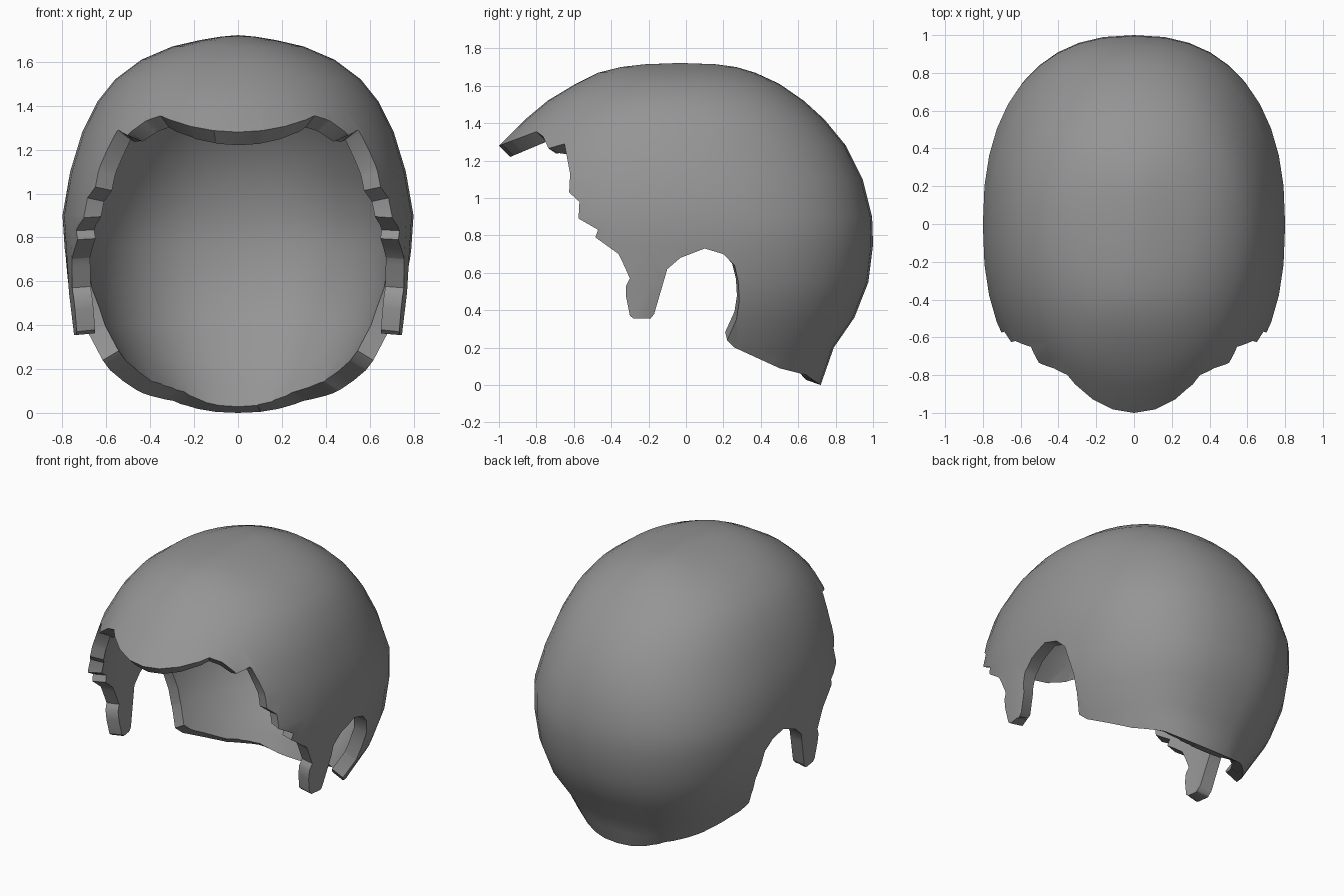
import bpy, bmesh, math

if "Cube" in bpy.data.objects:
    bpy.data.objects.remove(bpy.data.objects["Cube"])

grey = bpy.data.materials.new("hair grey")
grey.diffuse_color = (0.3, 0.3, 0.3, 1)
grey.use_nodes = True
grey.node_tree.nodes["Principled BSDF"].inputs["Base Color"].default_value = grey.diffuse_color
THICK = .085

# horizontal slices: z, half width front, half width back, y front, y back, roundness front, back
SLICES = [
    (1.715, .08, .08, -.22, .16, 2.0, 2.0),
    (1.70, .17, .17, -.35, .27, 2.1, 2.1),
    (1.67, .30, .30, -.47, .37, 2.15, 2.15),
    (1.61, .44, .44, -.59, .50, 2.15, 2.2),
    (1.52, .56, .56, -.74, .63, 2.1, 2.2),
    (1.42, .64, .64, -.86, .74, 2.05, 2.2),
    (1.28, .71, .71, -1.0, .855, 2.0, 2.2),
    (1.10, .765, .765, -1.04, .945, 2.1, 2.25),
    (.90, .80, .80, -1.0, .995, 2.4, 2.35),
    (.75, .79, .79, -.95, 1.0, 2.6, 2.35),
    (.55, .778, .765, -.90, .975, 2.6, 2.3),
    (.36, .755, .70, -.88, .90, 2.6, 2.35),
    (.20, .74, .61, -.85, .79, 2.5, 2.4),
    (.10, .70, .55, -.85, .755, 2.4, 2.4),
    (.00, .70, .47, -.85, .72, 2.4, 2.4),
    (-.12, .70, .40, -.85, .66, 2.4, 2.4),
]
N = 40


def new_object(name, bm):
    mesh = bpy.data.meshes.new(name)
    bm.to_mesh(mesh)
    bm.free()
    ob = bpy.data.objects.new(name, mesh)
    bpy.context.collection.objects.link(ob)
    return ob


# domed cap surface
bm = bmesh.new()
rings = []
for z, wf, wb, yf, yb, pf, pb in SLICES:
    yc, r = (yf + yb) / 2, (yb - yf) / 2
    ring = []
    for i in range(N):
        a = 2 * math.pi * i / N
        c, s = math.cos(a), math.sin(a)
        w, p = (wb, pb) if s > -1e-6 else (wf, pf)
        x = math.copysign(abs(c) ** (2 / p), c) * w
        y = math.copysign(abs(s) ** (2 / p), s) * r + yc
        ring.append(bm.verts.new((x, y, z)))
    rings.append(ring)
crown = bm.verts.new((0, -.03, 1.722))
for i in range(N):
    j = (i + 1) % N
    bm.faces.new((crown, rings[0][i], rings[0][j]))
    for up, low in zip(rings, rings[1:]):
        bm.faces.new((up[i], low[i], low[j], up[j]))
hair = new_object("hair_cap", bm)
hair.data.materials.append(grey)
hair.data.materials.append(grey)

# side outline: jagged fringe, sideburn, ear opening, nape
OUTLINE = [
    (-1.10, 1.245), (-1.0, 1.28), (-.80, 1.355), (-.765, 1.33), (-.735, 1.265),
    (-.65, 1.29), (-.62, 1.13), (-.625, 1.03), (-.57, .98), (-.575, .89),
    (-.47, .83), (-.485, .79), (-.36, .70), (-.345, .67), (-.30, .57),
    (-.32, .53), (-.32, .47), (-.30, .37), (-.28, .355), (-.19, .355),
    (-.17, .38), (-.10, .62), (-.03, .68), (.10, .73), (.20, .70),
    (.26, .64), (.28, .55), (.285, .45), (.27, .35), (.22, .24),
    (.26, .20), (.50, .09), (.64, .055), (.72, 0), (.84, -.08), (1.3, -.08),
    (1.3, 2), (-1.3, 2), (-1.3, 1.245),
]
bm = bmesh.new()
face = bm.faces.new([bm.verts.new((-1.2, y, z)) for y, z in OUTLINE])
out = bmesh.ops.extrude_face_region(bm, geom=[face])["geom"]
bmesh.ops.translate(bm, vec=(2.4, 0, 0),
                    verts=[v for v in out if isinstance(v, bmesh.types.BMVert)])
bmesh.ops.recalc_face_normals(bm, faces=bm.faces[:])
for f in bm.faces:
    f.material_index = 1
cutter = new_object("outline_cutter", bm)
cutter.data.materials.append(grey)
cutter.data.materials.append(grey)
cutter.hide_render = True

bpy.context.view_layer.objects.active = hair
hair.select_set(True)


def thicken(slot):
    m = hair.modifiers.new("thickness", "SOLIDIFY")
    m.thickness = THICK
    m.offset = -1
    m.material_offset = m.material_offset_rim = slot
    bpy.ops.object.modifier_apply(modifier=m.name)


# trim a thick cap to the outline, helper faces in slot 1
thicken(1)
trim = hair.modifiers.new("trim", "BOOLEAN")
trim.operation = "INTERSECT"
trim.solver = "EXACT"
trim.object = cutter
bpy.ops.object.modifier_apply(modifier=trim.name)
bpy.data.objects.remove(cutter)

# keep the trimmed outer skin only, then thicken it square to the surface
bm = bmesh.new()
bm.from_mesh(hair.data)
bmesh.ops.delete(bm, geom=[f for f in bm.faces if f.material_index], context="FACES")
bmesh.ops.remove_doubles(bm, verts=bm.verts[:], dist=.004)
bm.to_mesh(hair.data)
bm.free()
hair.data.materials.pop(index=1)
thicken(0)
bpy.ops.object.shade_smooth_by_angle(angle=math.radians(40))
